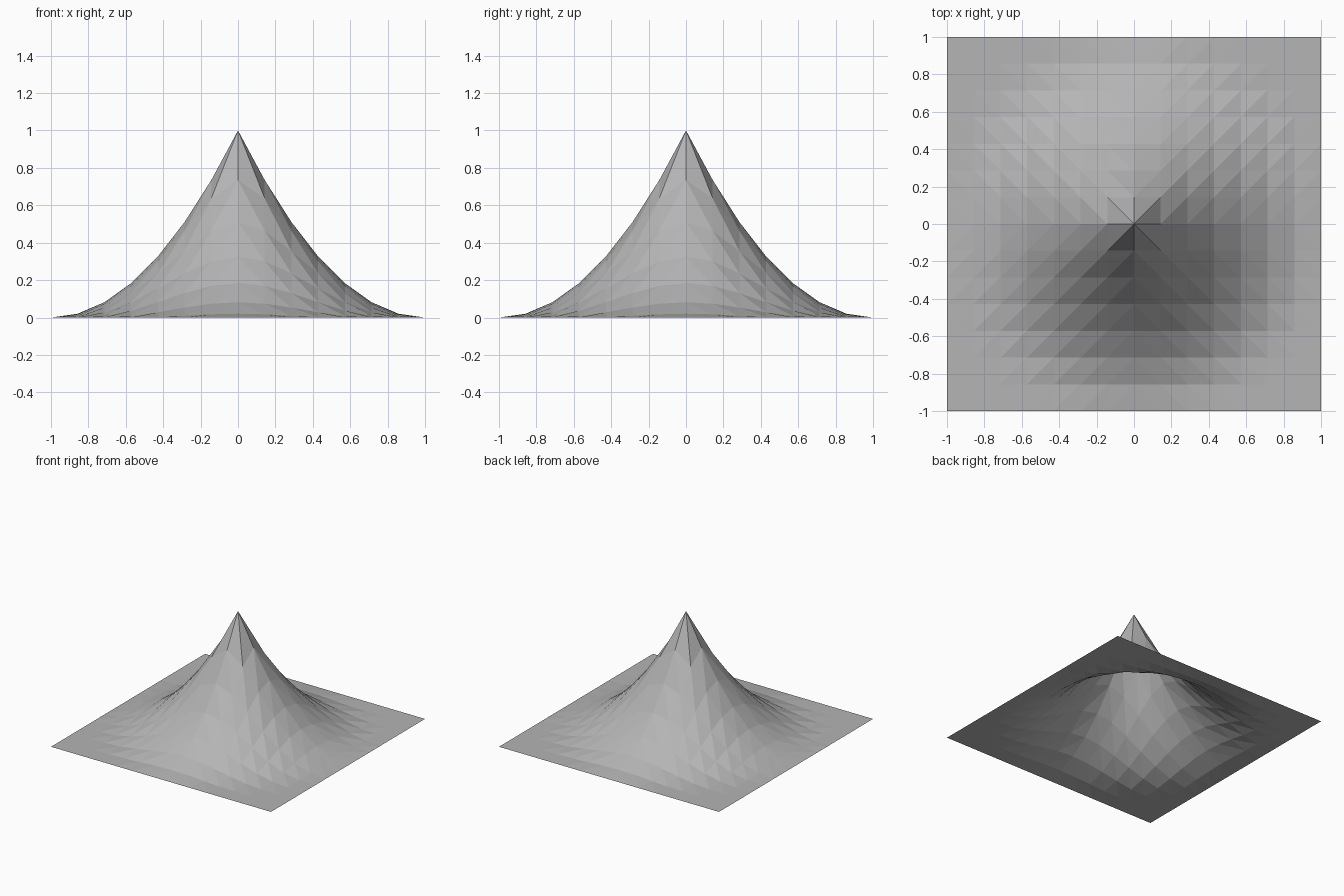
import bpy, bmesh, math

if "Cube" in bpy.data.objects:
    bpy.data.objects.remove(bpy.data.objects["Cube"])

CELLS = 14  # grid divisions per side


def height(x, y):
    return max(0.0, 1.0 - math.hypot(x, y)) ** 2


# Flat grid sheet, 2 x 2 units
bm = bmesh.new()
bmesh.ops.create_grid(bm, x_segments=CELLS, y_segments=CELLS, size=1.0)

# Split every cell along the diagonal that runs outward from the centre
for face in list(bm.faces):
    order = sorted(face.verts, key=lambda v: v.co.length)
    inner, outer = order[0], order[-1]
    bmesh.utils.face_split(face, inner, outer)

# Pull the sheet up into a pointed peak
for v in bm.verts:
    v.co.z = height(v.co.x, v.co.y)
bm.normal_update()

mesh = bpy.data.meshes.new("peaked_sheet")
bm.to_mesh(mesh)
bm.free()

# Mid grey surface
grey = bpy.data.materials.new("mid_grey")
grey.diffuse_color = (0.46, 0.46, 0.46, 1.0)
grey.use_nodes = True
grey.node_tree.nodes["Principled BSDF"].inputs["Base Color"].default_value = grey.diffuse_color
mesh.materials.append(grey)

obj = bpy.data.objects.new("peaked_sheet", mesh)
bpy.context.collection.objects.link(obj)
